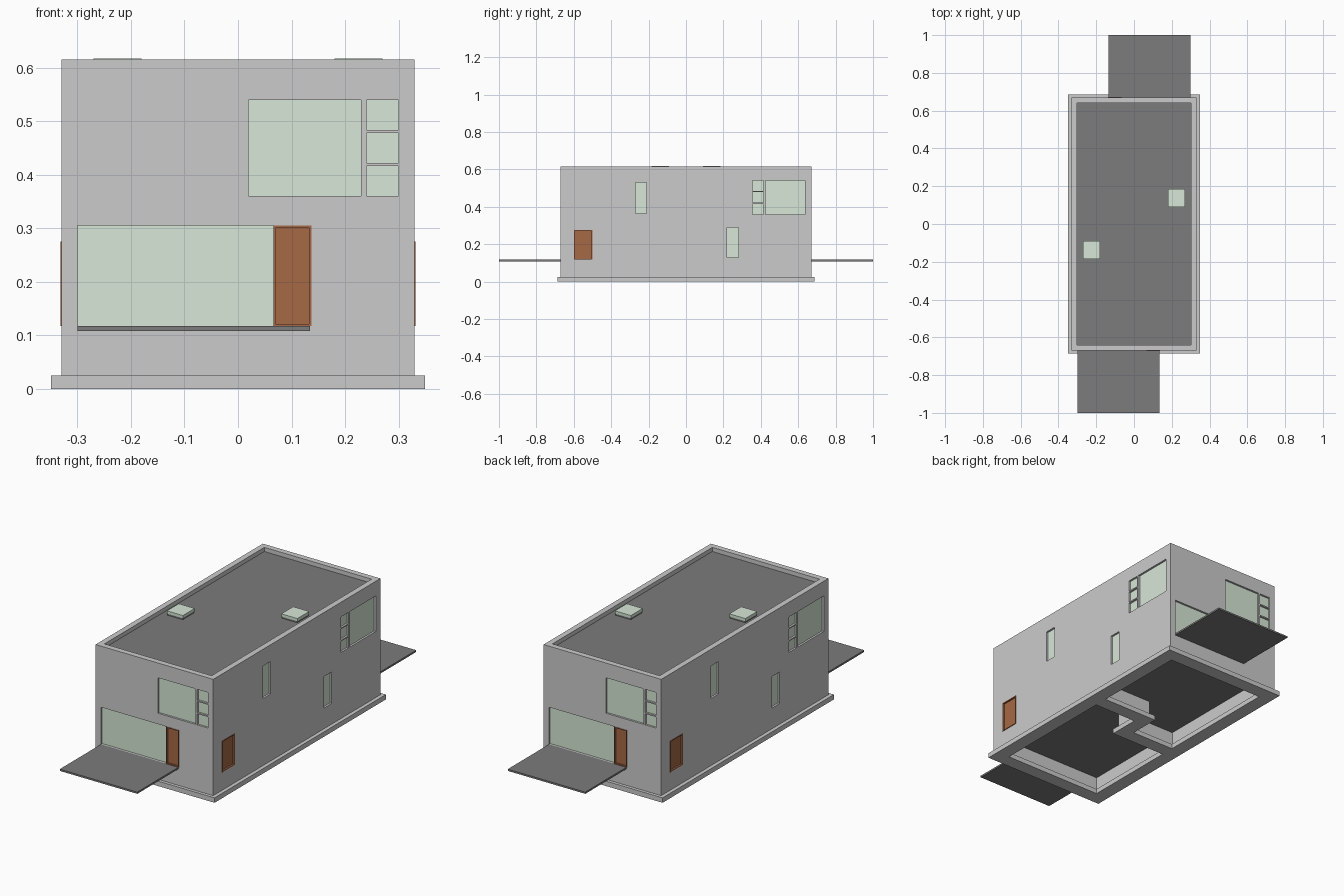
import bpy, bmesh
from mathutils import Matrix, Vector

if "Cube" in bpy.data.objects:
    bpy.data.objects.remove(bpy.data.objects["Cube"])

TURN = Matrix.Rotation(3.14159265, 4, 'Z')
MATS = {}
for name, col in {"dark": (.2, .2, .2), "concrete": (.58, .58, .58),
                  "glass": (.68, .8, .68), "wood": (.38, .14, .06)}.items():
    MATS[name] = bpy.data.materials.new(name)
    MATS[name].diffuse_color = (*col, 1)


def finish(name, bm, mat=None):
    bmesh.ops.recalc_face_normals(bm, faces=bm.faces)
    me = bpy.data.meshes.new(name)
    bm.to_mesh(me)
    bm.free()
    ob = bpy.data.objects.new(name, me)
    bpy.context.collection.objects.link(ob)
    if mat:
        me.materials.append(MATS[mat])
    return ob


def add_box(bm, x0, x1, y0, y1, z0, z1):
    m = Matrix.Translation(((x0 + x1) / 2, (y0 + y1) / 2, (z0 + z1) / 2)) @ \
        Matrix.Diagonal((x1 - x0, y1 - y0, z1 - z0, 1))
    return bmesh.ops.create_cube(bm, size=1, matrix=m)["verts"]


def add_turned_copy(bm):
    # the house is two equal units, turned half a circle
    dup = bmesh.ops.duplicate(bm, geom=bm.verts[:] + bm.edges[:] + bm.faces[:])["geom"]
    bmesh.ops.transform(bm, matrix=TURN, verts=[v for v in dup if isinstance(v, bmesh.types.BMVert)])


def boxes(name, dims, mat=None, pair=True):
    bm = bmesh.new()
    for d in dims:
        add_box(bm, *d)
    if pair:
        add_turned_copy(bm)
    return finish(name, bm, mat)


def rooms(name, hx, hy, t, z0, z1, mat=None):
    # stepped plan of each unit either side of the jogged party wall
    p = [(-hx, -hy), (hx, -hy), (hx, .08 - t), (t, .08 - t), (t, -.08 - t), (-hx, -.08 - t)]
    bm = bmesh.new()
    f = bm.faces.new([bm.verts.new((x, y, z0)) for x, y in p])
    ext = bmesh.ops.extrude_face_region(bm, geom=[f])["geom"]
    bmesh.ops.translate(bm, vec=(0, 0, z1 - z0), verts=[v for v in ext if isinstance(v, bmesh.types.BMVert)])
    add_turned_copy(bm)
    return finish(name, bm, mat)


def cut(ob, *cutters):
    for c in cutters:
        mod = ob.modifiers.new("cut", 'BOOLEAN')
        mod.operation, mod.solver, mod.object = 'DIFFERENCE', 'EXACT', c
    bpy.context.view_layer.update()
    dg = bpy.context.evaluated_depsgraph_get()
    me = bpy.data.meshes.new_from_object(ob.evaluated_get(dg))
    ob.modifiers.clear()
    ob.data = me
    for c in cutters:
        bpy.data.objects.remove(c)


def in_wall(side, a0, a1, z0, z1, out, inn):
    # box in the front or right wall, from 'out' proud to 'inn' deep
    if side == "front":
        return (a0, a1, -.67 - out, -.67 + inn, z0, z1)
    return (.33 - inn, .33 + out, a0, a1, z0, z1)


# openings of one unit: side, start, end, bottom, top
FRONT_DOOR = ("front", .066, .137, .117, .305)
SIDE_DOOR = ("right", -.60, -.50, .117, .275)
GROUND_GLASS = ("front", -.30, .066, .117, .305)
WINDOWS = [("right", -.27, -.21, .365, .53), ("right", .22, .28, .13, .29),
           ("front", .02, .23, .36, .54), ("right", .425, .635, .36, .54)]
for z in (.36, .422, .484):
    WINDOWS += [("front", .24, .30, z, z + .056), ("right", .355, .415, z, z + .056)]

# strip footing
footing = boxes("footing", [(-.349, .349, -.686, .686, 0, .025)], "concrete", False)
cut(footing, rooms("cutter", .278, .615, .0355, -.1, .1))

# walls with party wall, parapet and openings
walls = boxes("walls", [(-.33, .33, -.67, .67, .025, .615)], None, False)
holes = [("front", -.30, .137, .117, .305), SIDE_DOOR] + WINDOWS
cut(walls,
    rooms("cutter", .297, .637, .0165, -.1, .8),
    boxes("cutter", [(-.301, .301, -.641, .641, .57, .8)], None, False),
    boxes("cutter", [in_wall(*h, .05, .05) for h in holes]))

# floors, roof and terraces
rooms("ground_floor", .297, .637, .0165, .105, .117, "dark")
rooms("upper_floor", .297, .637, .0165, .335, .358, "dark")
boxes("roof", [(-.301, .301, -.641, .641, .57, .594)], "dark", False)
boxes("terraces", [(-.30, .135, -1, -.67, .108, .117)], "dark")

# glazing set back in the openings
boxes("windows", [in_wall(*w, -.01, .02) for w in WINDOWS + [GROUND_GLASS]], "glass")

# doors with a raised frame around a sunken leaf
bm = bmesh.new()
for d, n in ((FRONT_DOOR, Vector((0, -1, 0))), (SIDE_DOOR, Vector((1, 0, 0)))):
    vs = set(add_box(bm, *in_wall(*d, .002, .03)))
    bm.normal_update()
    face = [f for f in bm.faces if vs.issuperset(f.verts) and f.normal.dot(n) > .9]
    bmesh.ops.inset_region(bm, faces=face, thickness=.006)
    bmesh.ops.translate(bm, vec=n * 0, verts=face[0].verts)
    ext = bmesh.ops.extrude_discrete_faces(bm, faces=face)["faces"]
    bmesh.ops.translate(bm, vec=n * -.009, verts=ext[0].verts)
add_turned_copy(bm)
finish("doors", bm, "wood")

# roof lights
boxes("skylight_curbs", [(.183, .267, .093, .182, .59, .605)], "dark")
boxes("skylight_glass", [(.18, .27, .09, .185, .603, .617)], "glass")

for m in bpy.data.materials:
    if m.users and not m.is_grease_pencil:
        m.use_nodes = True
        m.node_tree.nodes["Principled BSDF"].inputs["Base Color"].default_value = m.diffuse_color
